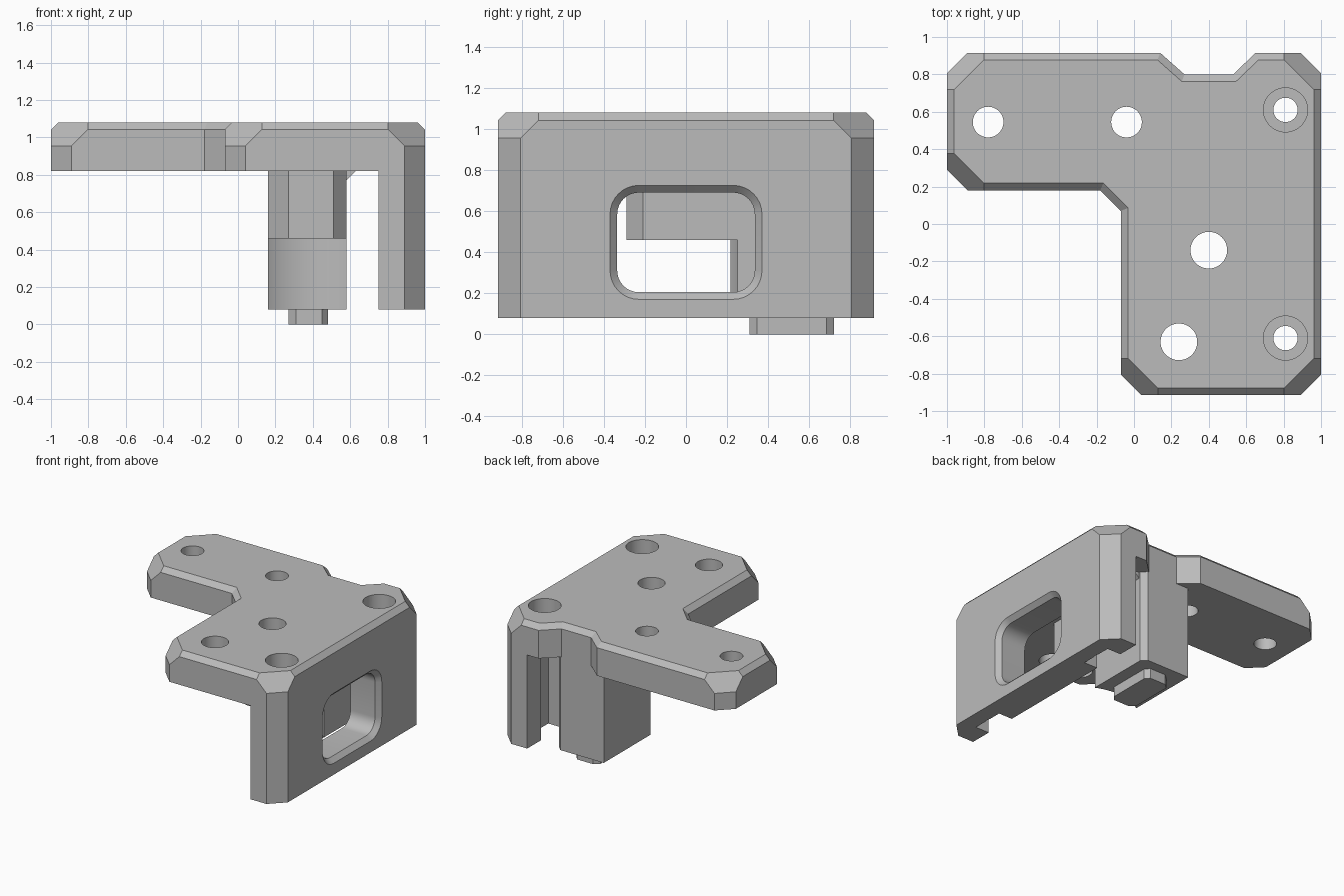
import bpy, bmesh
from math import cos, sin, pi
from mathutils import Vector

old = bpy.data.objects.get("Cube")
if old:
    bpy.data.objects.remove(old)

TOP, UNDER, BASE = 1.08, 0.82, 0.08


def loft(name, rings):
    """Closed solid through matching rings of points."""
    bm = bmesh.new()
    loops = [[bm.verts.new(p) for p in ring] for ring in rings]
    n = len(loops[0])
    for a, b in zip(loops, loops[1:]):
        for i in range(n):
            j = (i + 1) % n
            bm.faces.new((a[i], a[j], b[j], b[i]))
    bm.faces.new(loops[0][::-1])
    bm.faces.new(loops[-1])
    bmesh.ops.recalc_face_normals(bm, faces=bm.faces)
    mesh = bpy.data.meshes.new(name)
    bm.to_mesh(mesh)
    bm.free()
    ob = bpy.data.objects.new(name, mesh)
    bpy.context.collection.objects.link(ob)
    return ob


def at(pts, z):
    return [(x, y, z) for x, y in pts]


def prism(name, pts, z0, z1):
    return loft(name, [at(pts, z0), at(pts, z1)])


def box(name, x0, x1, y0, y1, z0, z1):
    return prism(name, [(x0, y0), (x1, y0), (x1, y1), (x0, y1)], z0, z1)


def circle(x, y, r, n=48):
    return [(x + r * cos(2 * pi * i / n), y + r * sin(2 * pi * i / n)) for i in range(n)]


def inset(pts, d):
    """Mitred inward offset of a counter-clockwise outline."""
    out = []
    for i, p in enumerate(pts):
        p = Vector(p)
        e1 = (p - Vector(pts[i - 1])).normalized()
        e2 = (Vector(pts[(i + 1) % len(pts)]) - p).normalized()
        n1, n2 = Vector((-e1.y, e1.x)), Vector((-e2.y, e2.x))
        out.append(tuple(p + (n1 + n2) * d / (1 + n1.dot(n2))))
    return out


def rounded(x, hy, z0, z1, r, n=8):
    """Rounded rectangle in the plane at x."""
    ring = []
    corners = [(hy - r, z1 - r), (r - hy, z1 - r), (r - hy, z0 + r), (hy - r, z0 + r)]
    for k, (y, z) in enumerate(corners):
        for i in range(n + 1):
            a = (k + i / n) * pi / 2
            ring.append((x, y + r * cos(a), z + r * sin(a)))
    return ring


def combine(target, other, operation):
    mod = target.modifiers.new("join", 'BOOLEAN')
    mod.operation, mod.solver, mod.object = operation, 'EXACT', other
    bpy.context.view_layer.objects.active = target
    bpy.ops.object.modifier_apply(modifier=mod.name)
    bpy.data.objects.remove(other)


# Top plate with chamfered upper rim
outline = [(-.89, .915), (-1, .805), (-1, .29), (-.89, .18), (-.18, .18), (-.07, .07),
           (-.07, -.805), (.04, -.915), (.89, -.915), (1, -.805), (1, .805), (.89, .915),
           (.65, .915), (.53, .8), (.27, .8), (.14, .915)]
body = loft("bracket_body", [at(outline, UNDER), at(outline, TOP - .038),
                             at(inset(outline, .038), TOP)])

# Deeper slanted facets on the outer plate corners
for cx, cy, sx, sy in [(-1, .915, -1, 1), (1, .915, 1, 1), (1, -.915, 1, -1),
                       (-.07, -.915, -1, -1), (-1, .18, -1, -1)]:
    normal = Vector((sx, sy, 1)).normalized()
    cutter = box("corner_cutter", -.25, .25, -.25, .25, 0, .5)
    turn = normal.to_track_quat('Z', 'Y')
    spot = Vector((cx - sx * .1175, cy - sy * .1175, TOP))
    for v in cutter.data.vertices:
        v.co = turn @ v.co + spot
    combine(body, cutter, 'DIFFERENCE')

# Side wall, with vertical slots behind the screw holes
wall = prism("side_wall", [(.75, -.915), (.89, -.915), (1, -.805), (1, .805),
                           (.89, .915), (.75, .915)], BASE, UNDER + .05)
for side in (-1, 1):
    y = side * .61
    combine(wall, box("slot_cutter", .7, .87, y - .13, y + .13, 0, UNDER), 'DIFFERENCE')
combine(body, wall, 'UNION')

# Rounded window with a chamfered outer rim
window = loft("window_cutter", [rounded(1.01, .38, .16, .735, .15),
                                rounded(.965, .335, .205, .69, .105),
                                rounded(.7, .335, .205, .69, .105)])
combine(body, window, 'DIFFERENCE')

# Hanging column, cleared below by a round recess
column = prism("column", [(.27, -.29), (.51, -.29), (.58, -.21), (.58, .76),
                          (.54, .8), (.16, .8), (.16, -.18)], BASE, UNDER + .05)
combine(column, prism("recess_cutter", circle(.4, -.14, .43, 96), 0, .46), 'DIFFERENCE')
combine(body, column, 'UNION')

# Small gusset between column and plate
gusset = loft("gusset", [[(.56, y, .76), (.585, y, .775), (.63, y, UNDER),
                          (.63, y, .84), (.56, y, .84)] for y in (.35, .75)])
combine(body, gusset, 'UNION')

# Locating foot under the column
foot = prism("foot", [(.31, .31), (.45, .31), (.48, .345), (.48, .685), (.45, .72),
                      (.31, .72), (.27, .685), (.27, .345)], 0, BASE + .05)
combine(body, foot, 'UNION')

# Through holes and counterbores
for x, y, r, z in [(-.78, .545, .082, -.1), (-.04, .545, .082, -.1), (.4, -.14, .098, -.1),
                   (.24, -.63, .098, -.1), (.81, .61, .065, -.1), (.81, -.61, .065, -.1),
                   (.81, .61, .118, .92), (.81, -.61, .118, .92)]:
    combine(body, prism("hole_cutter", circle(x, y, r), z, 1.3), 'DIFFERENCE')

# Single grey plastic
grey = bpy.data.materials.new("grey_plastic")
grey.use_nodes = True
colour = (.5, .5, .5, 1)
grey.diffuse_color = colour
grey.node_tree.nodes["Principled BSDF"].inputs["Base Color"].default_value = colour
body.data.materials.clear()
body.data.materials.append(grey)
for p in body.data.polygons:
    p.material_index = 0

bpy.ops.object.select_all(action='DESELECT')
body.select_set(True)
bpy.context.view_layer.objects.active = body
bpy.ops.object.shade_smooth_by_angle(angle=pi / 7)
